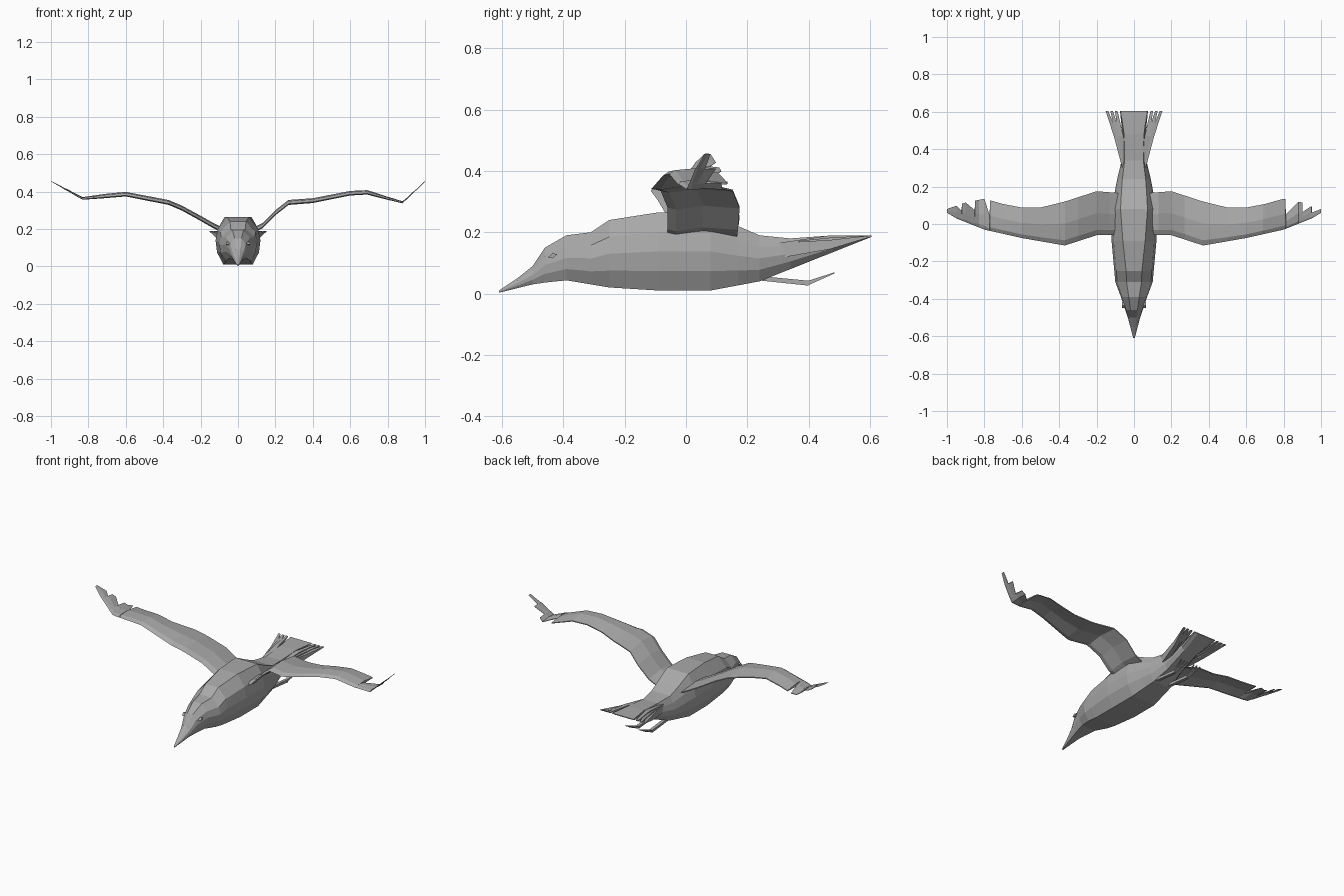
import bpy, bmesh

default_cube = bpy.data.objects.get("Cube")
if default_cube:
    bpy.data.objects.remove(default_cube)

plumage = bpy.data.materials.new("plumage grey")
plumage.use_nodes = True
plumage.diffuse_color = (0.4, 0.4, 0.4, 1)
shader = plumage.node_tree.nodes["Principled BSDF"]
shader.inputs["Base Color"].default_value = plumage.diffuse_color


def along(outline, position):
    """Height of a straight-segment outline at a position."""
    for (start, low), (end, high) in zip(outline, outline[1:]):
        if position <= end:
            return low + (high - low) * (position - start) / (end - start)
    return outline[-1][1]


def loft(name, rings):
    """Skin a row of equal closed rings and cap both ends."""
    bm = bmesh.new()
    loops = [[bm.verts.new(point) for point in ring] for ring in rings]
    for near, far in zip(loops, loops[1:]):
        for i in range(len(near)):
            bm.faces.new((near[i - 1], near[i], far[i], far[i - 1]))
    bm.faces.new(loops[0])
    bm.faces.new(loops[-1])
    bmesh.ops.recalc_face_normals(bm, faces=bm.faces)
    mesh = bpy.data.meshes.new(name)
    bm.to_mesh(mesh)
    bm.free()
    mesh.materials.append(plumage)
    part = bpy.data.objects.new(name, mesh)
    bpy.context.collection.objects.link(part)


# Body outlines along y, from the beak tip to the central tail feather
back = [(-.61, .01), (-.55, .05), (-.5, .09), (-.46, .15), (-.39, .19), (-.31, .2),
        (-.25, .24), (-.09, .265), (.08, .265), (.17, .22), (.24, .19), (.34, .18),
        (.48, .19), (.605, .19)]
belly = [(-.61, .003), (-.5, .03), (-.4, .045), (-.25, .02), (-.09, .01), (.08, .01),
         (.24, .04), (.605, .185)]
flank = [(-.61, .004), (-.5, .033), (-.39, .07), (-.31, .1), (-.09, .12), (.08, .12),
         (.24, .09), (.34, .066), (.48, .062), (.605, .075)]
crown_share = [(-.61, .4), (-.25, .4), (.08, .6), (.34, .75), (.605, .95)]


def body_ring(y):
    """Ten-sided section, flat on the back and belly."""
    top, bottom, half = along(back, y), along(belly, y), along(flank, y)
    # Share of the half width, share of the height
    corners = [(along(crown_share, y), 1), (.9, .75), (1, .5), (.93, .25), (.65, 0)]
    outline = corners + [(-across, up) for across, up in reversed(corners)]
    return [(half * across, y, bottom + (top - bottom) * up) for across, up in outline]


loft("body", [body_ring(y) for y, height in back])


def blade(name, side, path, widths, depths):
    """Flat tapering bar along a path, for feathers, legs and toes."""
    rings = []
    for (x, y, z), width, depth in zip(path, widths, depths):
        inner, outer = side * (x - width), side * (x + width)
        rings.append([(inner, y, z), (outer, y, z),
                      (outer, y, z - depth), (inner, y, z - depth)])
    loft(name, rings)


# Wing outlines along the span, before the feather notches are cut
leading_edge = [(.07, -.06), (.2, -.06), (.37, -.115), (.6, -.075), (.8, -.03),
                (.95, .03), (1, .06)]
trailing_edge = [(.07, .165), (.2, .175), (.37, .12), (.5, .088), (.6, .088),
                 (.7, .107), (.8, .135), (.9, .115), (1, .08)]
wing_lift = {
    "left": [(.07, .18), (.13, .21), (.2, .28), (.27, .335), (.4, .345), (.6, .385),
             (.69, .39), (.8, .36), (.88, .34), (1, .455)],
    "right": [(.07, .18), (.13, .21), (.2, .25), (.3, .305), (.37, .335), (.6, .38),
              (.83, .36), (1, .455)],
}
feather_ends = {"left": (.81, .9, .95), "right": (.77, .85, .92)}
notch_depth = (.08, .05, .035)


def wing_ring(side, span, lift, notch):
    """Cambered section from the leading to the trailing edge."""
    front = along(leading_edge, span)
    chord = along(trailing_edge, span) - notch - front
    thickness = along([(0, .022), (.7, .018), (1, .002)], span)
    # Share of the chord, share of the thickness
    section = [(0, 0), (.12, .7), (.5, 1), (1, .2), (1, -.1), (.5, .3), (.12, -.3)]
    return [(side * span, front + chord * share, lift + thickness * rise)
            for share, rise in section]


def wing(name, side, lift_line, ends):
    """Wing whose trailing edge steps inward after every feather tip."""
    cuts = dict(zip(ends, notch_depth))
    spans = {span for span, height in lift_line + leading_edge + trailing_edge}
    rings = []
    for span in sorted(spans | set(ends)):
        lift = along(lift_line, span)
        rings.append(wing_ring(side, span, lift, 0))
        if span in cuts:
            rings.append(wing_ring(side, span + .002, lift, cuts[span]))
    loft(name, rings)


for label, side in (("left", 1), ("right", -1)):
    wing(label + "_wing", side, wing_lift[label], feather_ends[label])

    # Fanned outer tail feathers
    for feather in range(3):
        spread = feather / 2
        path = [(.045, .3, .165), (.07 + .025 * spread, .47, .19 - .015 * spread),
                (.095 + .05 * spread, .605, .19)]
        blade(f"{label}_tail_feather_{feather}", side, path,
              (.018, .013, .007), (.05, .03, .004))

    # Trailing leg with spread, upturned toes
    hip, ankle = (.045, .21, .06), (.045, .4, .042)
    blade(label + "_leg", side, (hip, ankle), (.01, .009), (.014, .016))
    for toe in (-1, 0, 1):
        claw = (.045 + toe * .022, .485, .07)
        blade(f"{label}_toe_{toe + 1}", side, (ankle, claw), (.006, .003), (.014, .004))

    # Small pointed eye standing out from the head
    eye_outline = [(-.45, .118), (-.435, .132), (-.42, .128), (-.435, .115)]
    loft(label + "_eye", [[(side * x, y, z) for y, z in eye_outline]
                          for x in (.045, .063)])
